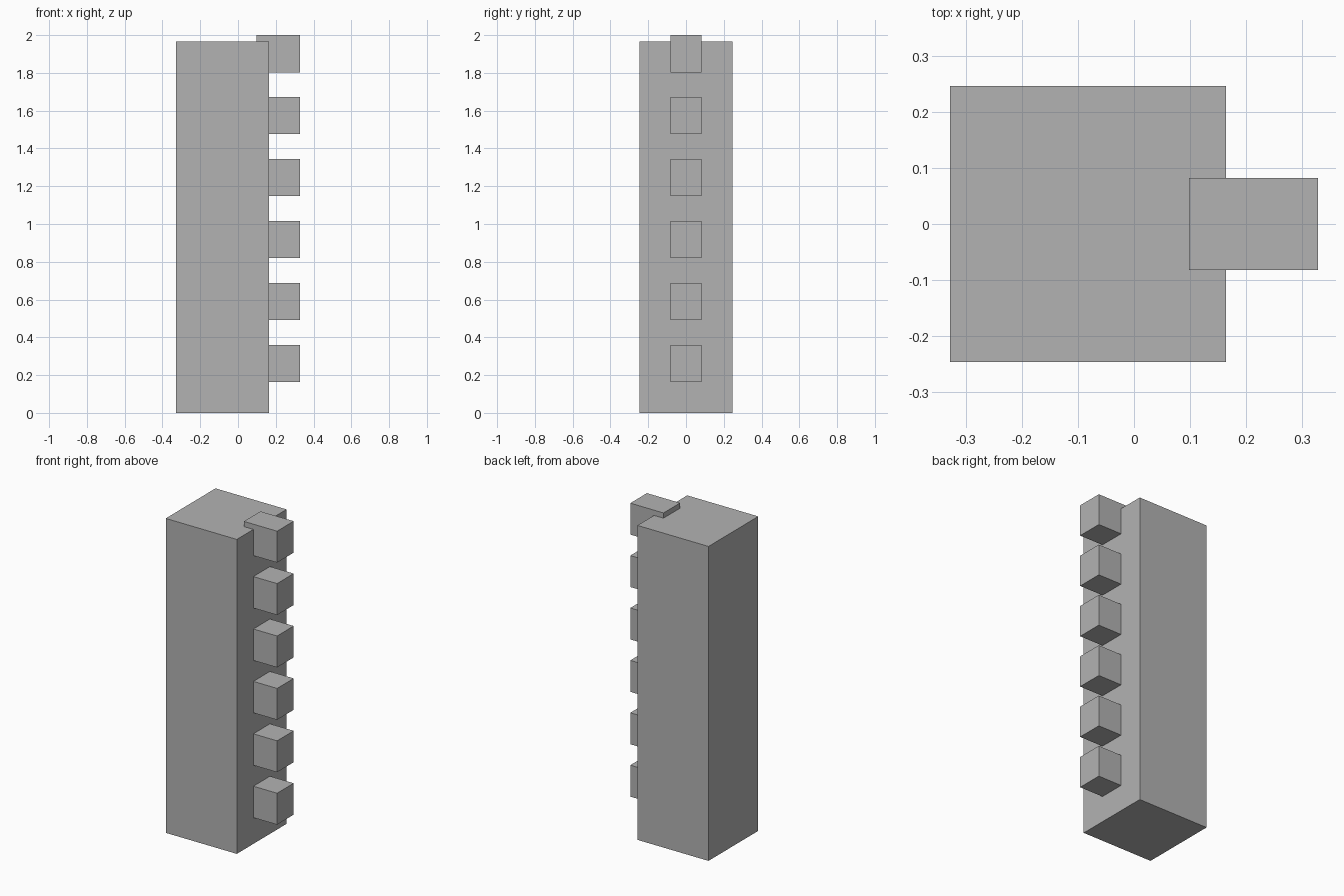
import bpy

default_cube = bpy.data.objects.get("Cube")
if default_cube:
    bpy.data.objects.remove(default_cube, do_unlink=True)

UNIT = 2 / 6.1  # spacing of the pegs

# Single flat grey
GREY = (0.45, 0.45, 0.45, 1)
grey = bpy.data.materials.new("plain_grey")
grey.use_nodes = True
grey.diffuse_color = GREY
grey.node_tree.nodes["Principled BSDF"].inputs["Base Color"].default_value = GREY


def box(name, low, high):
    """Add a box spanning two opposite corners."""
    centre = [(a + b) / 2 for a, b in zip(low, high)]
    bpy.ops.mesh.primitive_cube_add(size=1, location=centre)
    obj = bpy.context.object
    obj.name = name
    obj.scale = [b - a for a, b in zip(low, high)]
    bpy.ops.object.transform_apply(location=False, rotation=False, scale=True)
    obj.data.materials.append(grey)
    return obj


# Tall square column
box("column", (-UNIT, -0.75 * UNIT, 0), (0.5 * UNIT, 0.75 * UNIT, 6 * UNIT))

# Row of pegs set into the column's side, the top one rising above it
for i in range(6):
    base = (i + 0.5) * UNIT
    box(f"peg_{i + 1}", (0.3 * UNIT, -0.25 * UNIT, base),
        (UNIT, 0.25 * UNIT, base + 0.6 * UNIT))
